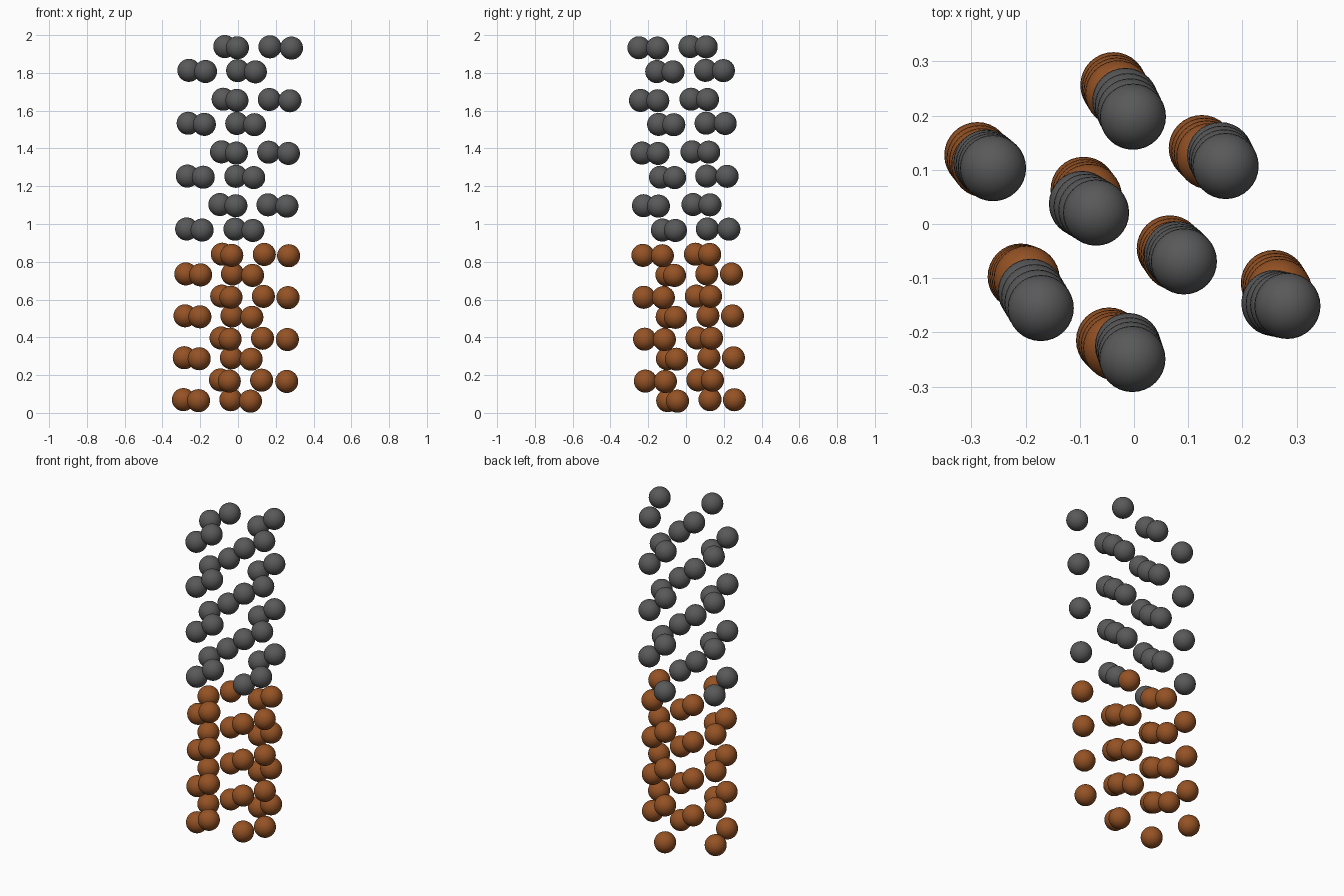
import bpy
from mathutils import Vector

if "Cube" in bpy.data.objects:
    bpy.data.objects.remove(bpy.data.objects["Cube"])

R = 0.061  # atom radius


def material(name, rgb):
    m = bpy.data.materials.new(name)
    m.diffuse_color = (*rgb, 1)
    m.use_nodes = True
    m.node_tree.nodes["Principled BSDF"].inputs["Base Color"].default_value = m.diffuse_color
    return m


# One shared smooth sphere mesh per kind of atom
def sphere_mesh(name, mat):
    bpy.ops.mesh.primitive_uv_sphere_add(segments=32, ring_count=16, radius=R)
    ob = bpy.context.object
    bpy.ops.object.shade_smooth()
    mesh = ob.data
    mesh.name = name
    mesh.materials.append(mat)
    bpy.data.objects.remove(ob)
    return mesh


# Stack of layers: columns lean slightly from a first to a last (x, y)
def stack(name, mesh, columns, z_first, step, layers=4):
    for c, (first, last) in enumerate(columns):
        for i in range(layers):
            p = Vector(first).lerp(Vector(last), i / (layers - 1))
            z = z_first + i * step - 0.013 * p.x + 0.02 * p.y
            ob = bpy.data.objects.new(f"{name}_{c + 1}_{i + 1}", mesh)
            ob.location = (p.x, p.y, z)
            bpy.context.collection.objects.link(ob)


brown = sphere_mesh("brown_atom", material("brown", (0.30, 0.085, 0.018)))
grey = sphere_mesh("grey_atom", material("dark_grey", (0.10, 0.10, 0.10)))

# Lower brown crystal: even and odd layers
stack("brown_even_atom", brown, [
    ((-.038, .256), (-.029, .241)), ((-.289, .127), (-.276, .110)),
    ((-.209, -.097), (-.198, -.101)), ((.066, -.045), (.077, -.061))], 0.064, 0.222)
stack("brown_odd_atom", brown, [
    ((-.093, .063), (-.083, .050)), ((-.046, -.215), (-.033, -.228)),
    ((.125, .140), (.139, .125)), ((.258, -.109), (.268, -.125))], 0.172, 0.222)

# Upper grey crystal: even and odd layers
stack("grey_even_atom", grey, [
    ((-.016, .227), (-.002, .198)), ((-.272, .113), (-.260, .103)),
    ((-.190, -.125), (-.172, -.155)), ((.079, -.056), (.092, -.069))], 0.968, 0.280)
stack("grey_odd_atom", grey, [
    ((-.096, .037), (-.070, .021)), ((-.011, -.225), (-.003, -.249)),
    ((.159, .127), (.169, .107)), ((.259, -.146), (.283, -.151))], 1.101, 0.279)
